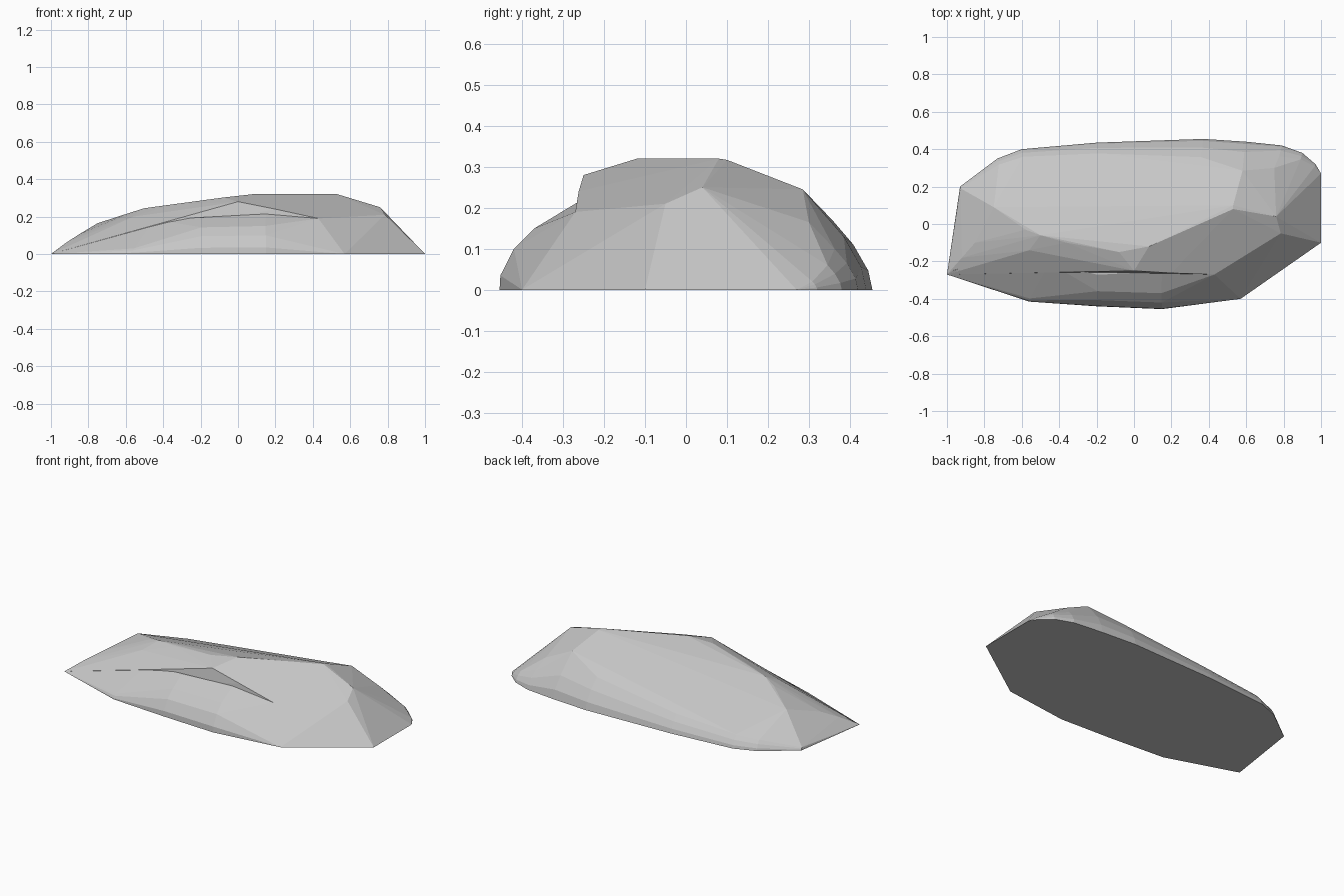
import bpy
import bmesh
import math

default_cube = bpy.data.objects.get("Cube")
if default_cube:
    bpy.data.objects.remove(default_cube, do_unlink=True)


def make_material(name, colour):
    material = bpy.data.materials.new(name)
    material.use_nodes = True
    material.diffuse_color = colour
    shader = material.node_tree.nodes["Principled BSDF"]
    shader.inputs["Base Color"].default_value = colour
    shader.inputs["Roughness"].default_value = 0.9
    return material


stone_grey = make_material("stone grey", (0.57, 0.57, 0.57, 1))


def hull_object(name, points):
    """Make a flat-faced convex boulder around the given points."""
    bm = bmesh.new()
    for point in points:
        bm.verts.new(point)
    hull = bmesh.ops.convex_hull(bm, input=bm.verts[:])
    unused = set(hull["geom_interior"] + hull["geom_unused"])
    loose = [item for item in unused if isinstance(item, bmesh.types.BMVert)]
    bmesh.ops.delete(bm, geom=loose, context="VERTS")
    bmesh.ops.dissolve_limit(bm, angle_limit=math.radians(1),
                             verts=bm.verts[:], edges=bm.edges[:])
    bmesh.ops.recalc_face_normals(bm, faces=bm.faces[:])
    mesh = bpy.data.meshes.new(name)
    bm.to_mesh(mesh)
    bm.free()
    mesh.materials.append(stone_grey)
    obj = bpy.data.objects.new(name, mesh)
    bpy.context.collection.objects.link(obj)
    return obj


def rounded_side(outline, steps):
    """Raise a ground outline of (x, y, size factor) in inward steps."""
    points = []
    for x, y, factor in outline:
        for inset, height in steps:
            side = math.copysign(inset, y)
            points.append((x * (1 - inset * factor * 0.3),
                           y - side * factor, height * factor))
    return points


# Rounded back of the slab, highest towards the right end of the outline
back_outline = [
    (-0.93, 0.2, 0.08), (-0.73, 0.35, 0.28), (-0.6, 0.4, 0.35),
    (-0.2, 0.435, 0.5), (0.37, 0.455, 0.85), (0.6, 0.44, 1),
    (0.79, 0.42, 0.5), (0.9, 0.38, 0.3), (0.97, 0.32, 0.1),
]
back_steps = [(0, 0), (0.012, 0.055), (0.055, 0.13), (0.115, 0.2)]

# Crown ridge, with the top sloping away behind it, and the chipped end
crown = [
    (-0.92, -0.18, 0.06), (-0.85, -0.1, 0.105), (-0.75, 0.09, 0.165),
    (-0.58, -0.03, 0.22), (-0.5, -0.06, 0.245), (-0.36, -0.1, 0.262),
    (-0.08, -0.15, 0.302), (0.08, -0.12, 0.32),
    (0.53, 0.08, 0.32), (0.53, 0.1, 0.317), (0.58, 0.285, 0.245),
    (0.75, 0.3, 0.165), (0.76, 0.04, 0.25), (0.785, -0.05, 0.21),
    (1, -0.1, 0), (1, 0.27, 0),
]

# Upright front of the slab, standing above the shelf
front_edge = [
    (-1, -0.27, 0), (-0.56, -0.14, 0.2), (-0.2, -0.245, 0.225),
    (0, -0.25, 0.28), (0.2, -0.262, 0.24), (0.43, -0.27, 0.19),
]
foot = [(x, y, 0) for x, y, z in front_edge]
rock = hull_object("rock", rounded_side(back_outline, back_steps)
                   + crown + front_edge + foot)

# Lower front shelf, rounded down to the ground and tapering to the left tip
shelf_outline = [
    (-0.87, -0.3, 0.05), (-0.7, -0.33, 0.1), (-0.56, -0.415, 0.2),
    (-0.2, -0.44, 0.95), (0.15, -0.455, 1),
]
shelf_steps = [(0, 0), (0.002, 0.035), (0.035, 0.1), (0.085, 0.15)]
shelf_top = [
    (-0.97, -0.25, 0.02), (-0.8, -0.2, 0.075), (-0.65, -0.15, 0.15),
    (-0.45, -0.21, 0.185), (-0.2, -0.27, 0.195), (0.15, -0.262, 0.215),
    (0.43, -0.27, 0.19), (0.785, -0.05, 0.21), (0.57, -0.4, 0),
    (1, -0.1, 0), (-1, -0.27, 0), (-0.6, 0, 0), (0.5, 0, 0),
]
shelf = hull_object("front_shelf", rounded_side(shelf_outline, shelf_steps)
                    + shelf_top)

# Fuse the shelf and slab into one stone
bpy.context.view_layer.objects.active = rock
union = rock.modifiers.new("fuse shelf", "BOOLEAN")
union.operation = "UNION"
union.solver = "EXACT"
union.object = shelf
bpy.ops.object.modifier_apply(modifier=union.name)
bpy.data.objects.remove(shelf, do_unlink=True)
